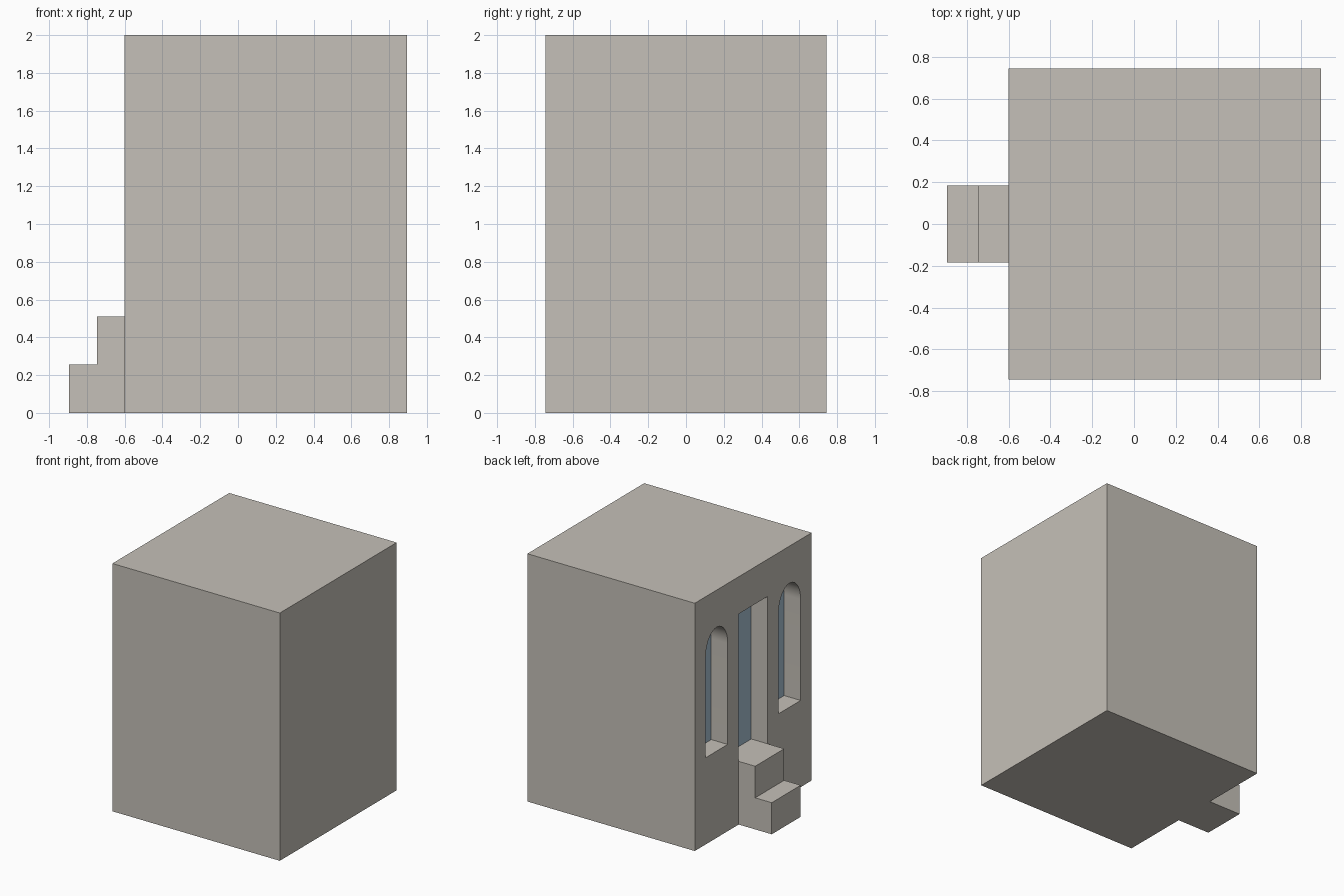
import bpy, bmesh, math

if "Cube" in bpy.data.objects:
    bpy.data.objects.remove(bpy.data.objects["Cube"])


def make_material(name, colour):
    mat = bpy.data.materials.new(name)
    mat.use_nodes = True
    mat.diffuse_color = (*colour, 1)
    mat.node_tree.nodes["Principled BSDF"].inputs["Base Color"].default_value = (*colour, 1)
    return mat


stone = make_material("warm grey stone", (0.56, 0.53, 0.48))
glass = make_material("pale blue glass", (0.39, 0.53, 0.65))


def prism(name, profile, offset):
    """Extrude a planar profile of 3D points along offset."""
    bm = bmesh.new()
    base = bm.faces.new([bm.verts.new(p) for p in profile])
    ext = bmesh.ops.extrude_face_region(bm, geom=[base])
    verts = [g for g in ext["geom"] if isinstance(g, bmesh.types.BMVert)]
    bmesh.ops.translate(bm, verts=verts, vec=offset)
    bmesh.ops.recalc_face_normals(bm, faces=bm.faces)
    mesh = bpy.data.meshes.new(name)
    bm.to_mesh(mesh)
    bm.free()
    mesh.materials.append(stone)
    obj = bpy.data.objects.new(name, mesh)
    bpy.context.collection.objects.link(obj)
    return obj


# Main proportions
half_x, half_y, height = 0.895, 0.745, 2.0
wall_x = -0.6
step_run, step_rise, half_door = 0.1475, 0.255, 0.185
recess = 0.147
pane_x = wall_x + recess
lintel = 1.70

# Main block
body = prism("building_body",
             [(wall_x, -half_y, 0), (half_x, -half_y, 0),
              (half_x, half_y, 0), (wall_x, half_y, 0)], (0, 0, height))

# Entrance steps
x0, x1 = -half_x, -half_x + step_run
steps = prism("entrance_steps",
              [(x, -half_door, z) for x, z in (
                  (x0, 0), (wall_x, 0), (wall_x, 2 * step_rise), (x1, 2 * step_rise),
                  (x1, step_rise), (x0, step_rise))], (0, 2 * half_door, 0))


def arch_outline(centre, half_width, sill, spring, rise, segments=32):
    pts = [(centre - half_width, sill), (centre + half_width, sill)]
    for i in range(segments + 1):
        a = math.pi * i / segments
        pts.append((centre + half_width * math.cos(a), spring + rise * math.sin(a)))
    return pts


# Door and arched window recesses
openings = {
    "door": [(-half_door, 2 * step_rise), (half_door, 2 * step_rise),
             (half_door, lintel), (-half_door, lintel)],
    "left_window": arch_outline(0.465, 0.14, 0.70, 1.515, 0.185),
    "right_window": arch_outline(-0.465, 0.14, 0.70, 1.515, 0.185),
}
bpy.context.view_layer.objects.active = body
for name, outline in openings.items():
    start = wall_x - 0.1
    cutter = prism(name + "_cutter", [(start, y, z) for y, z in outline],
                   (pane_x - start, 0, 0))
    cutter.hide_render = True
    mod = body.modifiers.new(name, "BOOLEAN")
    mod.operation = "DIFFERENCE"
    mod.solver = "EXACT"
    mod.object = cutter
    bpy.ops.object.modifier_apply(modifier=mod.name)
    bpy.data.objects.remove(cutter)

# Glass on the back of each recess
body.data.materials.clear()
body.data.materials.append(stone)
body.data.materials.append(glass)
for face in body.data.polygons:
    at_pane = abs(face.center.x - pane_x) < 0.002 and face.normal.x < -0.9
    face.material_index = 1 if at_pane else 0

# Smooth arches, sharp corners
bpy.ops.object.select_all(action="DESELECT")
body.select_set(True)
bpy.ops.object.shade_smooth_by_angle(angle=math.radians(30))
